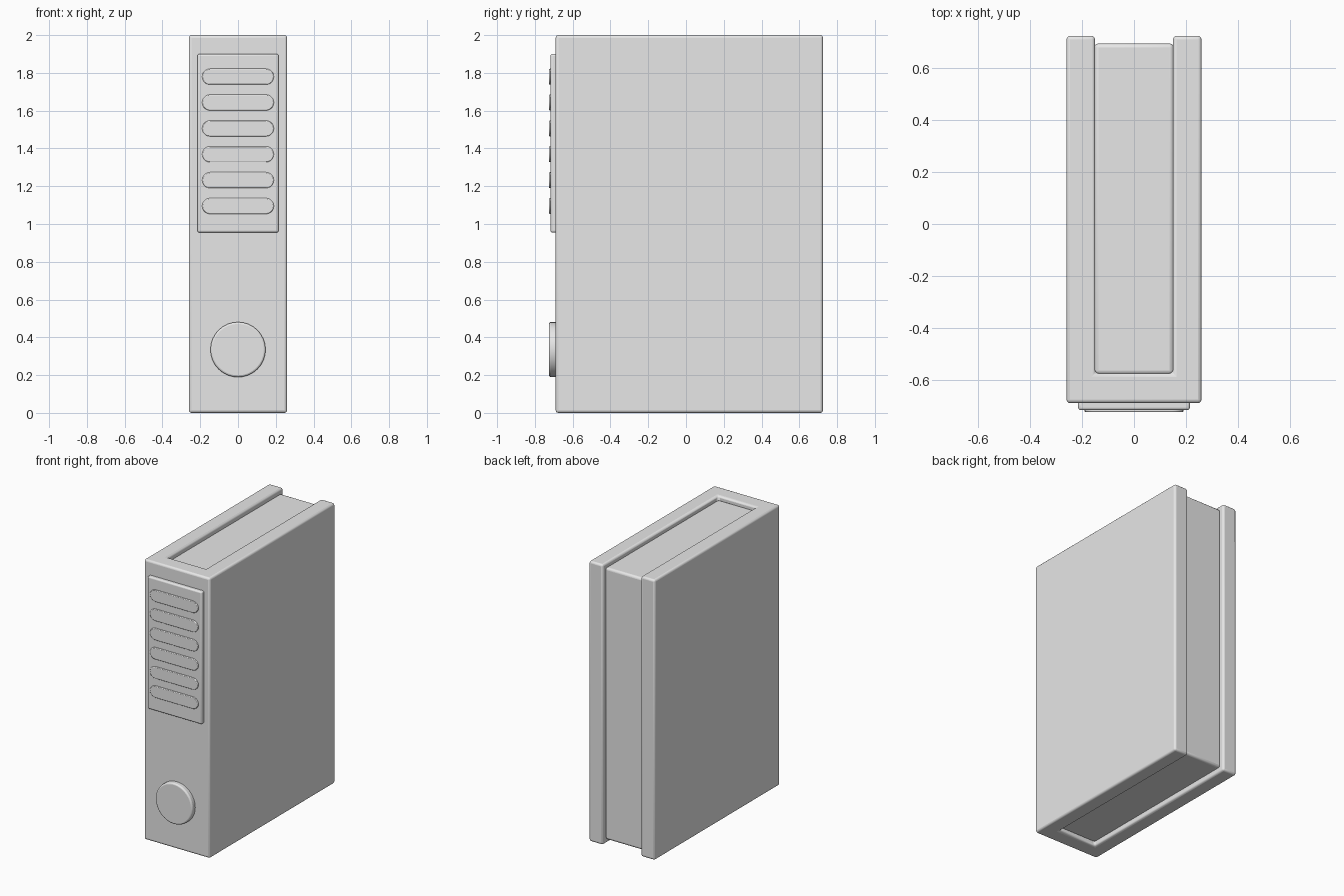
import bpy
import bmesh
from math import cos, sin, pi, radians

cube = bpy.data.objects.get("Cube")
if cube:
    bpy.data.objects.remove(cube, do_unlink=True)

grey = bpy.data.materials.new("light grey")
grey.use_nodes = True
grey.diffuse_color = (0.8, 0.8, 0.8, 1)
grey.node_tree.nodes["Principled BSDF"].inputs["Base Color"].default_value = (0.8, 0.8, 0.8, 1)


def prism(name, outline, offset, bevel, segments=3):
    """Extrude a closed 3D outline by an offset, then round its edges."""
    bm = bmesh.new()
    face = bm.faces.new([bm.verts.new(p) for p in outline])
    result = bmesh.ops.extrude_face_region(bm, geom=[face])
    moved = [v for v in result["geom"] if isinstance(v, bmesh.types.BMVert)]
    bmesh.ops.translate(bm, verts=moved, vec=offset)
    bmesh.ops.recalc_face_normals(bm, faces=bm.faces)
    mesh = bpy.data.meshes.new(name)
    bm.to_mesh(mesh)
    bm.free()
    mesh.materials.append(grey)
    obj = bpy.data.objects.new(name, mesh)
    bpy.context.collection.objects.link(obj)
    mod = obj.modifiers.new("rounded edges", "BEVEL")
    mod.width = bevel
    mod.segments = segments
    mod.limit_method = "ANGLE"
    mod.angle_limit = radians(40)
    bpy.ops.object.select_all(action="DESELECT")
    obj.select_set(True)
    bpy.context.view_layer.objects.active = obj
    bpy.ops.object.shade_smooth_by_angle(angle=radians(35))
    return obj


def rectangle(half_x, y0, y1, z):
    return [(-half_x, y0, z), (half_x, y0, z), (half_x, y1, z), (-half_x, y1, z)]


def pill(half_width, radius, y, z, steps):
    """Rounded outline facing the front; a circle when half_width == radius."""
    points = []
    straight = half_width - radius
    for side in (1, -1):
        for i in range(steps + 1):
            if straight == 0 and i == steps:
                continue
            a = -pi / 2 + pi * i / steps
            points.append((side * (straight + radius * cos(a)), y, z + side * radius * sin(a)))
    return points


SPINE, BACK, WIDTH, INNER = -0.69, 0.725, 0.26, 0.15

# U-shaped cover: spine and two boards
half = [(WIDTH, SPINE), (WIDTH, BACK), (INNER, BACK), (INNER, -0.575)]
cover = [(x, y, 0) for x, y in half] + [(-x, y, 0) for x, y in reversed(half)]
prism("cover", cover, (0, 0, 2), 0.014)

# Block of pages, slightly recessed
prism("pages", rectangle(INNER + 0.003, -0.58, 0.695, 0.03), (0, 0, 1.94), 0.016)

# Label plate on the spine, with raised lozenge bars
prism("label_plate", rectangle(0.215, -0.717, SPINE + 0.01, 0.955), (0, 0, 0.945), 0.01)
for i in range(6):
    prism(f"label_bar_{i + 1}", pill(0.19, 0.042, -0.725, 1.78 - 0.137 * i, 10),
          (0, 0.02, 0), 0.004, 2)

# Round button low on the spine
prism("round_button", pill(0.146, 0.146, -0.725, 0.335, 16), (0, 0.045, 0), 0.01)
